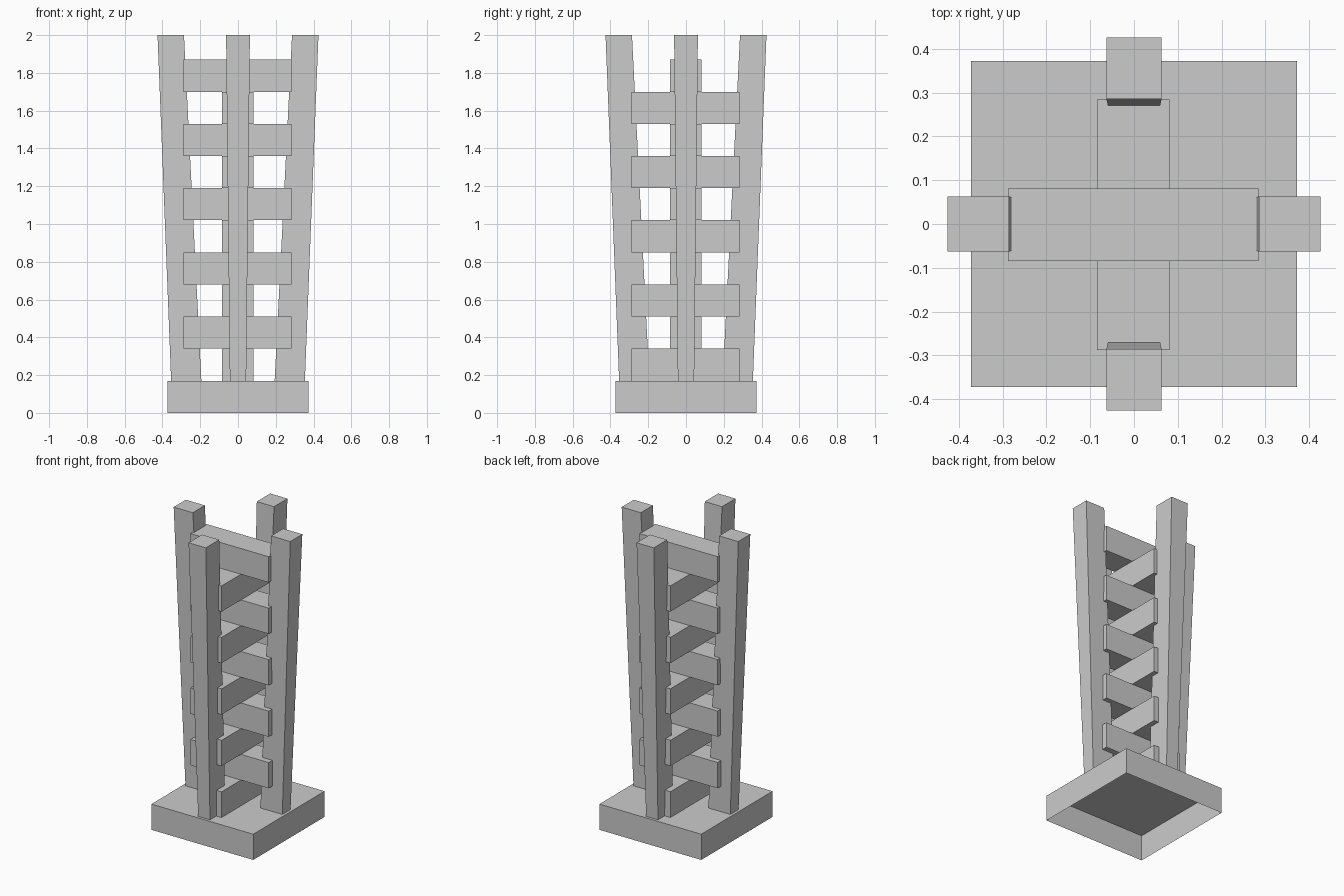
import bpy, bmesh
from mathutils import Matrix
from math import pi

if "Cube" in bpy.data.objects:
    bpy.data.objects.remove(bpy.data.objects["Cube"])

STEP = 0.17  # height of the base and of every rung


def frustum(name, low, high, z0, z1, open_bottom=False, turn=0.0):
    """Four-sided block between two rectangles (x0, x1, half depth)."""
    bm = bmesh.new()
    rings = []
    for (x0, x1, d), z in ((low, z0), (high, z1)):
        rings.append([bm.verts.new(p) for p in
                      ((x0, -d, z), (x1, -d, z), (x1, d, z), (x0, d, z))])
    a, b = rings
    for i in range(4):
        j = (i + 1) % 4
        bm.faces.new((a[i], a[j], b[j], b[i]))
    bm.faces.new(b)
    if not open_bottom:
        bm.faces.new(a[::-1])
    bm.transform(Matrix.Rotation(turn, 4, 'Z'))
    mesh = bpy.data.meshes.new(name)
    bm.to_mesh(mesh)
    bm.free()
    obj = bpy.data.objects.new(name, mesh)
    bpy.context.collection.objects.link(obj)
    return obj


# Square base, hollow underneath
square = (-0.372, 0.372, 0.372)
frustum("base", square, square, 0, STEP, open_bottom=True)

# Four posts leaning outwards and widening towards the top
for i, side in enumerate(("right", "back", "left", "front")):
    frustum(side + "_post", (0.194, 0.354, 0.043), (0.286, 0.426, 0.063),
            STEP, 2.0, open_bottom=True, turn=i * pi / 2)

# Ten stacked rungs, alternating direction
bar = (-0.286, 0.286, 0.083)
for i in range(10):
    z = STEP * (i + 1)
    rung = frustum(f"rung_{i + 1}", bar, bar, z, z + STEP,
                   turn=pi / 2 if i % 2 == 0 else 0)
    rung.location = (-0.002, -0.002, 0)
